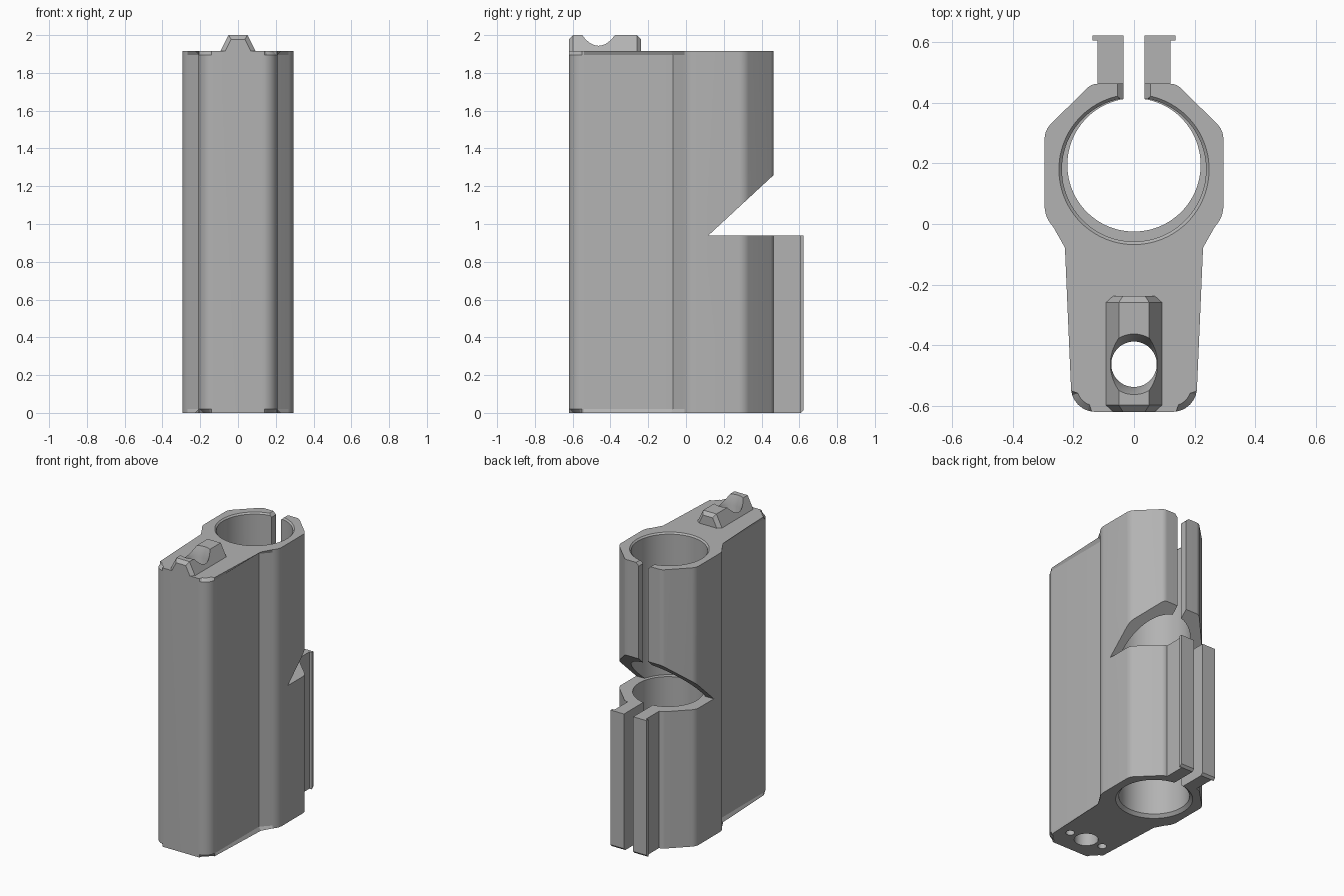
import bpy, bmesh, math
from mathutils import Vector

if "Cube" in bpy.data.objects:
    bpy.data.objects.remove(bpy.data.objects["Cube"], do_unlink=True)

grey = bpy.data.materials.new("plain grey")
grey.use_nodes = True
grey.diffuse_color = (0.45, 0.45, 0.45, 1)
grey.node_tree.nodes["Principled BSDF"].inputs["Base Color"].default_value = (0.45, 0.45, 0.45, 1)


def fillet(corners, steps=8):
    """Round each (x, y, radius) corner of an outline."""
    out = []
    for i, (x, y, r) in enumerate(corners):
        p = Vector((x, y))
        if r == 0:
            out.append(p)
            continue
        a = (Vector(corners[i - 1][:2]) - p).normalized()
        b = (Vector(corners[(i + 1) % len(corners)][:2]) - p).normalized()
        half = a.angle(b) / 2
        centre = p + (a + b).normalized() * r / math.sin(half)
        start, end = p + a * r / math.tan(half), p + b * r / math.tan(half)
        for k in range(steps + 1):
            mid = start.lerp(end, k / steps) - centre
            out.append(centre + mid.normalized() * r)
    return out


def prism(name, outline, lo, hi, place=lambda u, v, w: (u, v, w), bevel=0, rule=None):
    """Extrude an outline from lo to hi, then chamfer the edges the rule picks."""
    bm = bmesh.new()
    rings = [[bm.verts.new(place(u, v, w)) for u, v in outline] for w in (lo, hi)]
    bm.faces.new(rings[0])
    bm.faces.new(rings[1])
    n = len(outline)
    for i in range(n):
        j = (i + 1) % n
        bm.faces.new((rings[0][i], rings[0][j], rings[1][j], rings[1][i]))
    if bevel:
        edges = [e for e in bm.edges if rule(*[v.co for v in e.verts])]
        bmesh.ops.bevel(bm, geom=edges, offset=bevel, segments=1, affect='EDGES')
    bmesh.ops.recalc_face_normals(bm, faces=bm.faces)
    return finish(name, bm)


def lathe(name, x, y, profile, n=64):
    """Solid of revolution about a vertical axis from (radius, z) pairs."""
    bm = bmesh.new()
    rings = [[bm.verts.new((x + r * math.cos(math.tau * k / n), y + r * math.sin(math.tau * k / n), z))
              for k in range(n)] for r, z in profile]
    for a, b in zip(rings, rings[1:]):
        for k in range(n):
            m = (k + 1) % n
            bm.faces.new((a[k], a[m], b[m], b[k]))
    bm.faces.new(rings[0])
    bm.faces.new(rings[-1])
    bmesh.ops.recalc_face_normals(bm, faces=bm.faces)
    return finish(name, bm)


def finish(name, bm):
    mesh = bpy.data.meshes.new(name)
    bm.to_mesh(mesh)
    bm.free()
    mesh.materials.append(grey)
    ob = bpy.data.objects.new(name, mesh)
    bpy.context.collection.objects.link(ob)
    return ob


def combine(target, tool, operation):
    mod = target.modifiers.new(tool.name, 'BOOLEAN')
    mod.operation, mod.object, mod.solver = operation, tool, 'EXACT'
    bpy.context.view_layer.objects.active = target
    bpy.ops.object.modifier_apply(modifier=mod.name)
    bpy.data.objects.remove(tool, do_unlink=True)


TOP = 1.915
STEP = 0.94
HOLE_Y = -0.463

# Main housing: narrow front stem joined to a rounded octagonal sleeve
right = [(0.208, -0.62, 0.08), (0.208, -0.07, 0), (0.295, 0.02, 0.1),
         (0.295, 0.31, 0.07), (0.14, 0.463, 0.05)]
outline = fillet(right + [(-x, y, r) for x, y, r in reversed(right)])
body = prism("housing", outline, 0, TOP, bevel=0.02,
             rule=lambda a, b: abs(a.z - b.z) < 1e-4)

# Clamp flanges with a small outer lip
for side, s in (("left", 1), ("right", -1)):
    shape = [(0.03, 0.43), (0.12, 0.43), (0.12, 0.605), (0.137, 0.605), (0.137, 0.623), (0.03, 0.623)]
    flange = prism(side + "_flange", [(s * x, y) for x, y in shape], 0, STEP, bevel=0.015,
                   rule=lambda a, b: a.z + b.z < 1e-4 and min(a.y, b.y) > 0.61)
    combine(body, flange, 'UNION')

# Tapered rail on top of the stem
rail = prism("top_rail", [(-0.105, 1.89), (0.105, 1.89), (0.05, 2.0), (-0.05, 2.0)], -0.62, -0.237,
             place=lambda u, v, w: (u, w, v), bevel=0.022,
             rule=lambda a, b: abs(a.y - b.y) < 1e-4 and max(a.z, b.z) > 1.95)
combine(body, rail, 'UNION')

# Sleeve bore: wide above the step, narrower below, chamfered mouths
cutters = [
    lathe("upper_bore", 0, 0.18, [(0.238, STEP), (0.238, TOP - 0.01), (0.25, TOP + 0.002), (0.25, 2.1)], 96),
    lathe("lower_bore", 0, 0.195, [(0.25, -0.1), (0.24, 0), (0.22, 0.02), (0.22, STEP + 0.1)], 96)]

# Back slot with a chamfered top, and the sloped side window
back = lambda u, v, w: (u, w, v)
cutters.append(prism("back_slot", [(-0.035, -0.1), (0.035, -0.1), (0.035, TOP - 0.02), (0.057, TOP + 0.002),
                                   (0.057, 2.1), (-0.057, 2.1), (-0.057, TOP + 0.002), (-0.035, TOP - 0.02)],
                     0.25, 0.8, place=back))
cutters.append(prism("window", [(0.12, STEP), (0.8, STEP), (0.8, 1.57), (0.12, STEP + 0.001)], -0.5, 0.5,
                     place=lambda u, v, w: (w, u, v)))

# Screw passage with countersink, and two blind holes underneath
cutters.append(lathe("screw_hole", 0, HOLE_Y,
                     [(0.075, -0.1), (0.075, 1.935), (0.1, 2.0), (0.1, 2.1)]))
for s in (-1, 1):
    cutters.append(lathe("pin_hole", s * 0.13, HOLE_Y, [(0.028, -0.1), (0.028, 0.25)], 32))

for cutter in cutters:
    combine(body, cutter, 'DIFFERENCE')

bpy.ops.object.select_all(action='DESELECT')
body.select_set(True)
bpy.context.view_layer.objects.active = body
bpy.ops.object.shade_smooth_by_angle(angle=math.radians(25))
